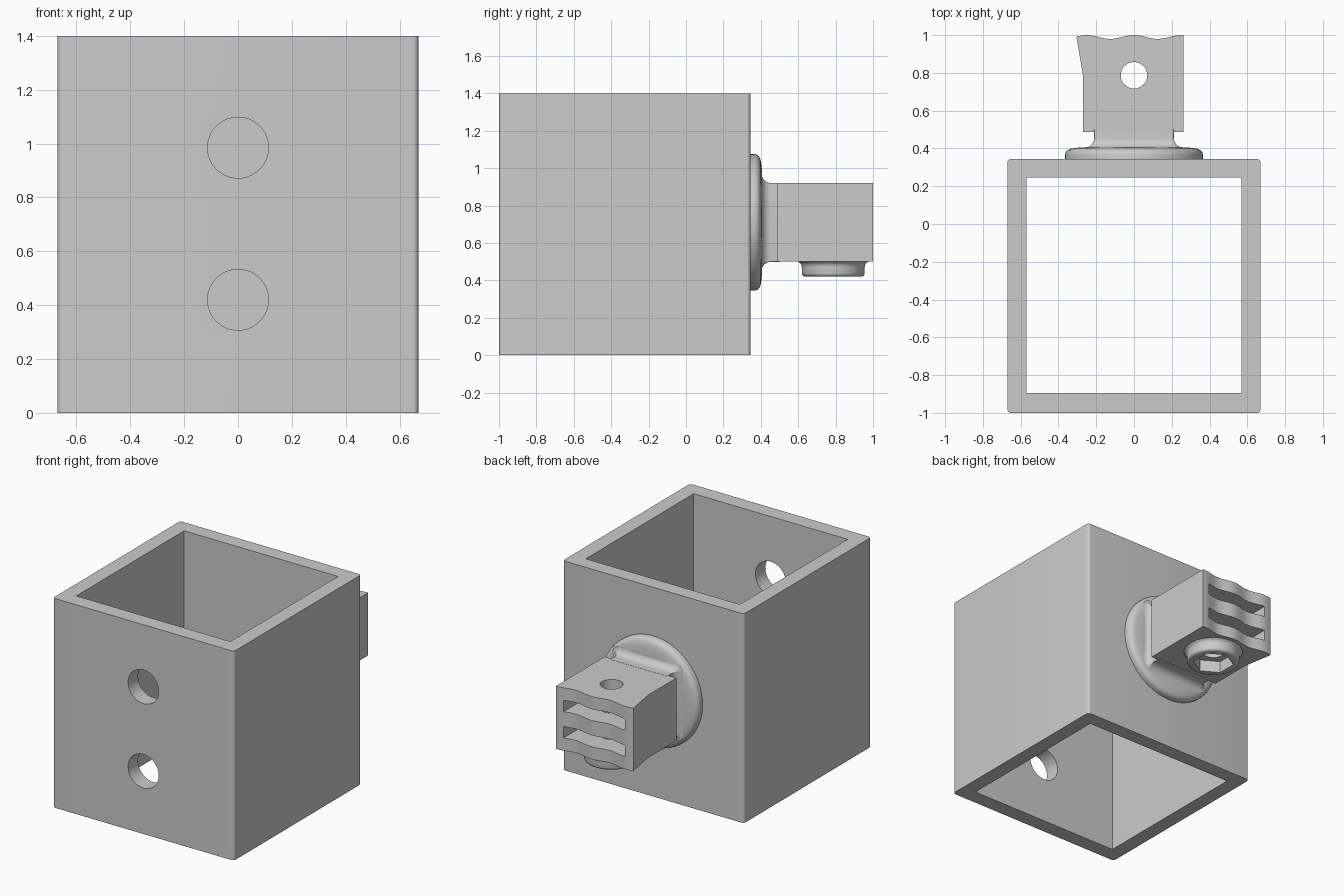
import bpy, bmesh, math
from mathutils import Vector

if "Cube" in bpy.data.objects:
    bpy.data.objects.remove(bpy.data.objects["Cube"], do_unlink=True)

GREY = (0.6, 0.6, 0.6, 1)
mat = bpy.data.materials.new("plain grey")
mat.use_nodes = True
mat.diffuse_color = GREY
mat.node_tree.nodes["Principled BSDF"].inputs["Base Color"].default_value = GREY

MID = 0.71      # height of the mount axis
PIN_Y = 0.787   # depth of the pin hole


def make(name, bm):
    bmesh.ops.recalc_face_normals(bm, faces=bm.faces)
    mesh = bpy.data.meshes.new(name)
    bm.to_mesh(mesh)
    bm.free()
    mesh.materials.append(mat)
    obj = bpy.data.objects.new(name, mesh)
    bpy.context.collection.objects.link(obj)
    return obj


def loft(name, rings):
    """Skin a list of equal-length closed rings and cap both ends."""
    bm = bmesh.new()
    loops = [[bm.verts.new(p) for p in ring] for ring in rings]
    n = len(loops[0])
    for a, b in zip(loops, loops[1:]):
        for i in range(n):
            j = (i + 1) % n
            bm.faces.new((a[i], a[j], b[j], b[i]))
    bm.faces.new(loops[0])
    bm.faces.new(loops[-1])
    return make(name, bm)


def box(name, lo, hi):
    corners = [(lo[0], lo[1]), (hi[0], lo[1]), (hi[0], hi[1]), (lo[0], hi[1])]
    return loft(name, [[(x, y, z) for x, y in corners] for z in (lo[2], hi[2])])


def lathe(name, profile, centre, axis, sides=64, turn=0.0):
    """Revolve (radius, position) pairs about the y or z axis."""
    rings = []
    for r, t in profile:
        ring = []
        for i in range(sides):
            a = turn + math.tau * i / sides
            u, v = r * math.cos(a), r * math.sin(a)
            offset = (u, t, v) if axis == "y" else (u, v, t)
            ring.append(Vector(centre) + Vector(offset))
        rings.append(ring)
    return loft(name, rings)


def activate(obj):
    bpy.ops.object.select_all(action="DESELECT")
    obj.select_set(True)
    bpy.context.view_layer.objects.active = obj


def cut(obj, *cutters):
    activate(obj)
    for c in cutters:
        mod = obj.modifiers.new("cut", "BOOLEAN")
        mod.operation = "DIFFERENCE"
        mod.solver = "EXACT"
        mod.object = c
        bpy.ops.object.modifier_apply(modifier=mod.name)
        bpy.data.objects.remove(c, do_unlink=True)


def smooth(obj):
    activate(obj)
    bpy.ops.object.shade_smooth_by_angle(angle=math.radians(35))


def rounded_rect(cx, cy, hx, hy, r, steps=6):
    """Rectangle of half size hx, hy grown outward by a corner radius r."""
    pts = []
    for k, (sx, sy) in enumerate([(1, 1), (-1, 1), (-1, -1), (1, -1)]):
        for i in range(steps + 1):
            a = (k + i / steps) * math.pi / 2
            pts.append((cx + sx * hx + r * math.cos(a), cy + sy * hy + r * math.sin(a)))
    return pts


# Square sleeve with rounded outer edges, open at both ends
outline = rounded_rect(0, -0.3275, 0.65, 0.6525, 0.02)
sleeve = loft("square_sleeve", [[(x, y, z) for x, y in outline] for z in (0, 1.4)])
bore = box("bore", (-0.57, -0.895, -0.1), (0.57, 0.245, 1.5))
holes = [lathe("screw_hole", [(0.113, -1.1), (0.113, -0.8)], (0, 0, z), "y")
         for z in (0.42, 0.985)]
cut(sleeve, bore, *holes)
smooth(sleeve)

# Round flange with a soft rim
flange = lathe("round_flange", [
    (0.365, 0.34), (0.365, 0.368), (0.361, 0.381), (0.352, 0.391), (0.338, 0.398),
    (0.315, 0.402), (0.28, 0.406), (0.2, 0.407)], (0, 0, MID), "y")
smooth(flange)

# Square neck that flares into the flange
FILLET = 0.05
rings = []
for i in range(9):
    a = i / 8 * math.pi / 2
    grow = 0.002 + FILLET * (1 - math.sin(a))
    y = 0.404 + FILLET * (1 - math.cos(a))
    rings.append([(x, y, z) for x, z in rounded_rect(0, MID, 0.209, 0.209, grow)])
rings.append([(x, 0.5, z) for x, _, z in rings[-1]])
smooth(loft("square_neck", rings))

# Pronged block with a wavy end and one splayed side
LEFT, RIGHT, WAVES = -0.305, 0.262, 40
outline = [(-0.27, PIN_Y), (-0.27, 0.487), (RIGHT, 0.487)]
for i in range(WAVES + 1):
    x = RIGHT + (LEFT - RIGHT) * i / WAVES
    outline.append((x, 0.99 + 0.01 * math.cos(math.tau * x / 0.25)))
block = loft("pronged_block", [[(x, y, z) for x, y in outline] for z in (0.5, 0.92)])
slots = [box("slot", (-0.25, 0.52, MID + s * 0.088 - 0.038), (0.21, 1.1, MID + s * 0.088 + 0.038))
         for s in (-1, 1)]
pin = lathe("pin_hole", [(0.07, 0.4), (0.07, 1.0)], (0, PIN_Y, 0), "z", 48)
cut(block, *slots, pin)
smooth(block)

# Nut boss under the block, with a hexagonal pocket
boss = lathe("nut_boss", [
    (0.187, 0.5), (0.176, 0.492), (0.17, 0.483), (0.168, 0.47), (0.168, 0.438),
    (0.165, 0.429), (0.159, 0.423), (0.15, 0.42)], (0, PIN_Y, 0), "z")
hexagon = lathe("hex_pocket", [(0.13, 0.3), (0.13, 0.6)], (0, PIN_Y, 0), "z", 6, math.pi / 6)
cut(boss, hexagon)
smooth(boss)
